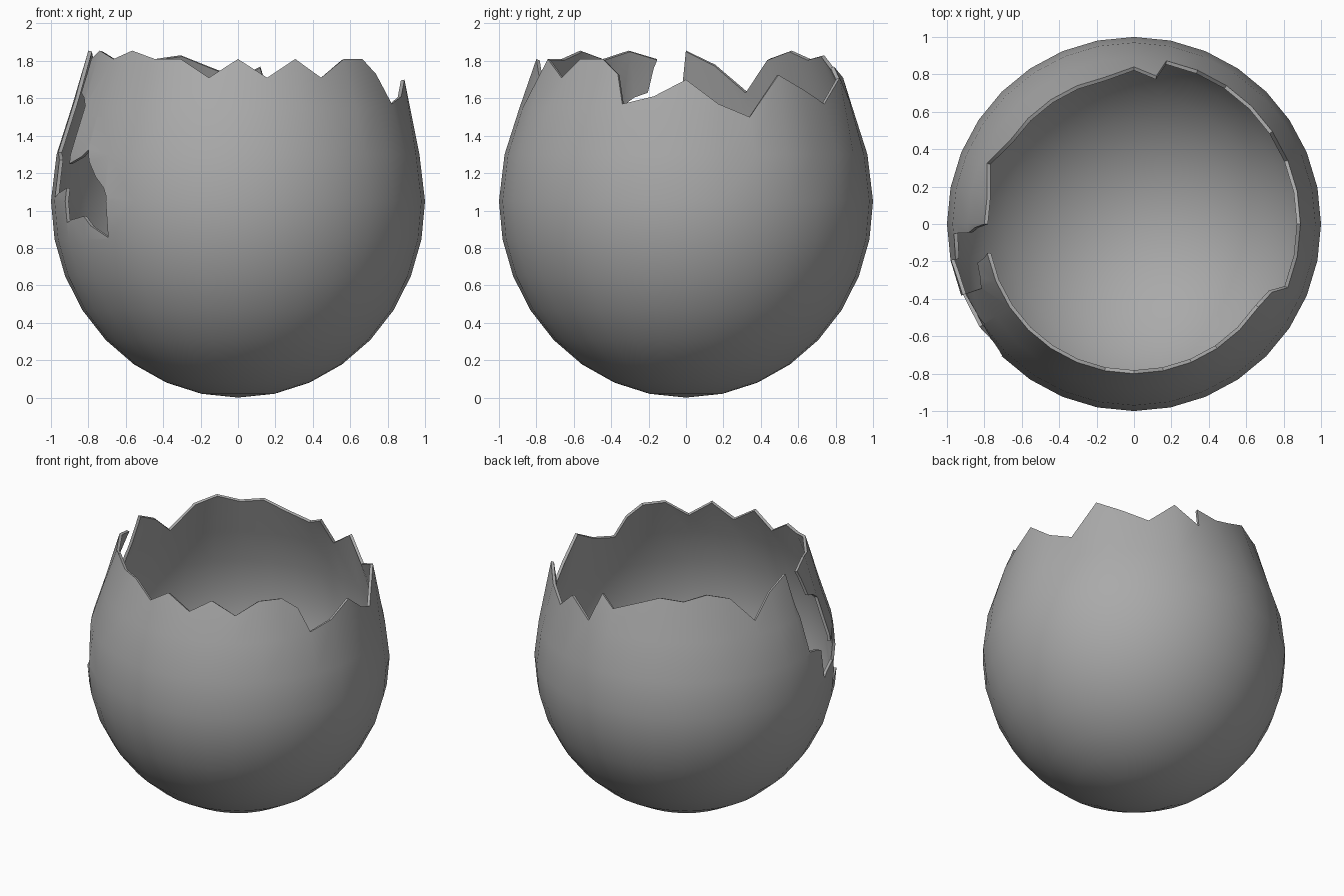
import bpy, bmesh
from math import sin, cos, pi, radians

cube = bpy.data.objects.get("Cube")
if cube:
    bpy.data.objects.remove(cube, do_unlink=True)

SEGMENTS = 32
STEP = 360 / SEGMENTS
MID = 1.05          # height of the widest ring


def polar(angle, r, z):
    a = radians(angle)
    return (r * cos(a), r * sin(a), z)


def make_object(name, bm):
    bmesh.ops.recalc_face_normals(bm, faces=bm.faces)
    mesh = bpy.data.meshes.new(name)
    bm.to_mesh(mesh)
    bm.free()
    obj = bpy.data.objects.new(name, mesh)
    bpy.context.collection.objects.link(obj)
    return obj


# Egg profile: round lower half, stretched upper half
profile = [(sin(k * pi / 16), MID - MID * cos(k * pi / 16)) for k in range(1, 9)]
profile += [(0.97, 1.30), (0.89, 1.55)]

# Broken rim: heights of the low side (columns -2 to 7) and the high side (7 to 30)
low = [1.57, 1.61, 1.70, 1.57, 1.50, 1.725, 1.645, 1.57, 1.71, 1.59]
high = [1.77, 1.71, 1.77, 1.83, 1.81, 1.855, 1.81, 1.636, 1.78, 1.855, 1.81, 1.855,
        1.81, 1.855, 1.81, 1.81, 1.71, 1.81, 1.71, 1.81, 1.71, 1.81, 1.81, 1.73]
low_rim = {(i - 2) % SEGMENTS: z for i, z in enumerate(low)}
high_rim = {i + 7: z for i, z in enumerate(high)}
# Rim points pulled off the regular ring: column -> (angle, radius)
pulled = {7: (81.4, 0.80), 8: (90, 0.84), 14: (157.5, 0.85), 30: (-26.3, 0.823)}

# Outer skin
bm = bmesh.new()
rings = []
for r, z in profile:
    rings.append([bm.verts.new(polar(c * STEP, r, z)) for c in range(SEGMENTS)])
for c, z in low_rim.items():
    rings[-1][c].co.z = z
top = {}
for c, z in high_rim.items():
    angle, r = pulled.get(c, (c * STEP, 0.80))
    top[c] = bm.verts.new(polar(angle, r, z))

base = bm.verts.new((0, 0, 0))
for c in range(SEGMENTS):
    n = (c + 1) % SEGMENTS
    bm.faces.new((base, rings[0][n], rings[0][c]))
    for a, b in zip(rings, rings[1:]):
        bm.faces.new((a[c], a[n], b[n], b[c]))
    if c in top and n in top:
        bm.faces.new((rings[-1][c], rings[-1][n], top[n], top[c]))
shell = make_object("eggshell", bm)

# Wall thickness
solid = shell.modifiers.new("thickness", "SOLIDIFY")
solid.thickness = 0.02
solid.offset = -1

# Ragged side hole, open to the rim: outline as (angle, height)
outline = [(180.2, 2.0), (180, 1.86), (183, 1.55), (183, 1.31), (191.25, 1.27),
           (191.25, 1.07), (202.5, 1.12), (202.5, 0.935), (213.75, 0.97),
           (225, 0.855), (225, 1.075), (219, 1.18), (213.75, 1.325),
           (202.5, 1.25), (202.9, 1.56), (194, 1.63), (191.25, 1.81), (191, 2.0)]
bm = bmesh.new()
inner = [bm.verts.new(polar(a, 0.6, z)) for a, z in outline]
outer = [bm.verts.new(polar(a, 1.3, z)) for a, z in outline]
bm.faces.new(inner)
bm.faces.new(outer)
for i in range(len(outline)):
    j = (i + 1) % len(outline)
    bm.faces.new((inner[i], inner[j], outer[j], outer[i]))
bmesh.ops.triangulate(bm, faces=bm.faces)
cutter = make_object("hole_cutter", bm)
cutter.hide_render = True

cut = shell.modifiers.new("side_hole", "BOOLEAN")
cut.operation = "DIFFERENCE"
cut.solver = "EXACT"
cut.object = cutter

# Bake the modifiers and drop the cutter
bpy.ops.object.select_all(action="DESELECT")
shell.select_set(True)
bpy.context.view_layer.objects.active = shell
for name in ("thickness", "side_hole"):
    bpy.ops.object.modifier_apply(modifier=name)
bpy.data.objects.remove(cutter, do_unlink=True)

# Colour and shading
grey = bpy.data.materials.new("shell_grey")
grey.use_nodes = True
colour = (0.4, 0.4, 0.4, 1)
grey.diffuse_color = colour
grey.node_tree.nodes["Principled BSDF"].inputs["Base Color"].default_value = colour
shell.data.materials.clear()
shell.data.materials.append(grey)
bpy.ops.object.shade_smooth_by_angle(angle=radians(35))
